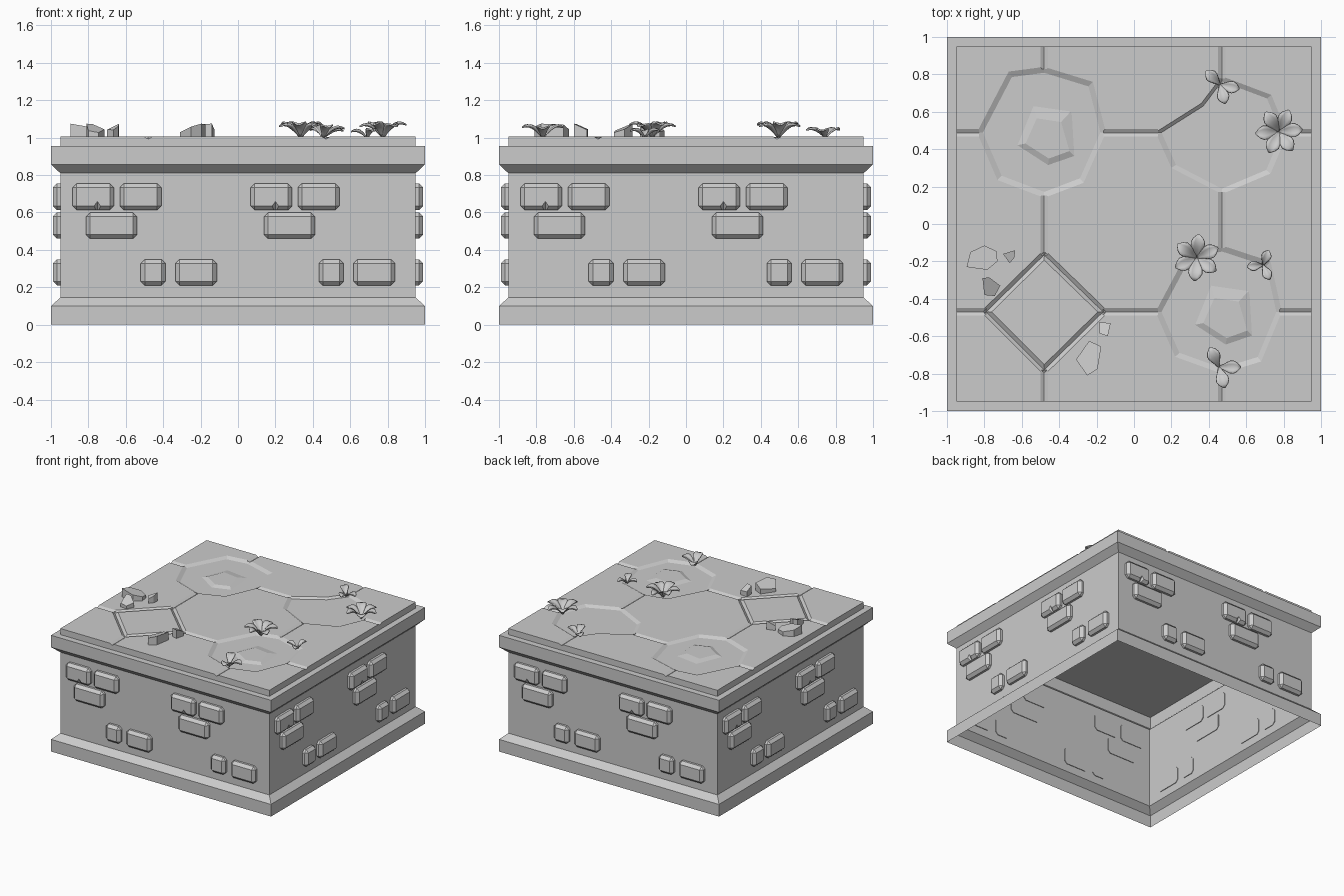
import bpy, bmesh, math
from mathutils import Vector, Matrix

cube = bpy.data.objects.get("Cube")
if cube:
    bpy.data.objects.remove(cube, do_unlink=True)

stone = bpy.data.materials.new("stone_grey")
stone.use_nodes = True
GREY = (0.6, 0.6, 0.6, 1)
stone.diffuse_color = GREY
stone.node_tree.nodes["Principled BSDF"].inputs["Base Color"].default_value = GREY

TOP = 1.005     # paving height
SHELF = 0.955   # underside of the paving
WALL = 0.95     # half width of the walls
SUNK = 0.015    # depth of the sunken tiles


def finish(bm, name):
    bmesh.ops.recalc_face_normals(bm, faces=bm.faces)
    mesh = bpy.data.meshes.new(name)
    bm.to_mesh(mesh)
    bm.free()
    mesh.materials.append(stone)
    obj = bpy.data.objects.new(name, mesh)
    bpy.context.collection.objects.link(obj)
    return obj


def loft(loops, name, caps=True):
    """Skin a stack of closed loops with equal point counts."""
    bm = bmesh.new()
    rings = [[bm.verts.new(p) for p in loop] for loop in loops]
    n = len(rings[0])
    for a, b in zip(rings, rings[1:]):
        for i in range(n):
            j = (i + 1) % n
            bm.faces.new((a[i], a[j], b[j], b[i]))
    if caps:
        bm.faces.new(rings[0])
        bm.faces.new(rings[-1])
    return finish(bm, name)


def hull(points, name):
    bm = bmesh.new()
    for p in points:
        bm.verts.new(p)
    bmesh.ops.convex_hull(bm, input=bm.verts)
    return finish(bm, name)


def cut(obj, cutter):
    """Carve the cutter out of the object, then discard the cutter."""
    mod = obj.modifiers.new("cut", "BOOLEAN")
    mod.operation, mod.solver, mod.object = "DIFFERENCE", "EXACT", cutter
    bpy.context.view_layer.update()
    graph = bpy.context.evaluated_depsgraph_get()
    mesh = bpy.data.meshes.new_from_object(obj.evaluated_get(graph))
    obj.modifiers.clear()
    obj.data = mesh
    bpy.data.objects.remove(cutter, do_unlink=True)


def square(r, z):
    return [(-r, -r, z), (r, -r, z), (r, r, z), (-r, r, z)]


# Thin hollow wall with flared plinth and cornice, open below
profile = [(1, 0), (1, 0.1), (WALL, 0.145), (WALL, 0.81), (1, 0.857), (1, SHELF), (WALL, SHELF)]
loft([square(r, z) for r, z in profile], "wall_shell", caps=False)

# Paving slab
paving = loft([square(WALL, SHELF), square(WALL, TOP)], "paving")


# Sunken tiles with sloping rims
def scaled(points, centre, k, z):
    return [(centre[0] + (x - centre[0]) * k, centre[1] + (y - centre[1]) * k, z) for x, y in points]


tiles = [
    ((-0.48, 0.49), [(-.48, .84), (-.67, .815), (-.84, .49), (-.73, .235),
                     (-.48, .14), (-.27, .22), (-.15, .49), (-.22, .76)]),
    ((0.47, 0.48), [(.47, .79), (.36, .645), (.115, .49), (.2, .3),
                    (.47, .16), (.73, .27), (.82, .48), (.735, .69)]),
    ((0.47, -0.47), [(.47, -.115), (.28, -.16), (.115, -.47), (.22, -.71),
                     (.47, -.8), (.68, -.735), (.79, -.47), (.73, -.2)]),
]
for centre, rim in tiles:
    cut(paving, loft([scaled(rim, centre, 0.91, TOP - SUNK),
                      scaled(rim, centre, 1.09, TOP + SUNK)], "tile_cutter"))


# V grooves between the tiles
def groove(p, q, width=0.02, depth=0.012):
    p, q = Vector((*p, 0)), Vector((*q, 0))
    along = (q - p).normalized()
    side = Vector((-along.y, along.x, 0)) * width * 2
    p, q = p - along * 0.012, q + along * 0.012
    points = []
    for end in (p, q):
        points += [end + Vector((0, 0, TOP - depth)),
                   end + side + Vector((0, 0, TOP + depth)),
                   end - side + Vector((0, 0, TOP + depth))]
    cut(paving, hull(points, "groove_cutter"))


EDGE = 0.96
for x, spans in ((-.48, ((EDGE, .84), (.14, -.165), (-.78, -EDGE))),
                 (.47, ((EDGE, .79), (.16, -.115), (-.8, -EDGE)))):
    for a, b in spans:
        groove((x, a), (x, b))
for y, spans in ((.487, ((-EDGE, -.84), (-.15, .115), (.82, EDGE))),
                 (-.47, ((-EDGE, -.79), (-.165, .115), (.79, EDGE)))):
    for a, b in spans:
        groove((a, y), (b, y))
diamond = [(-.48, -.165), (-.79, -.47), (-.48, -.78), (-.165, -.47)]
for i in range(4):
    groove(diamond[i], diamond[(i + 1) % 4], depth=0.016)

# Low five-sided mounds in two of the sunken tiles
outer = [(-.09, .19), (.12, .16), (.135, -.09), (-.01, -.14), (-.18, -.03)]
inner = [(-.07, .115), (.06, .095), (.105, -.06), (-.005, -.1), (-.13, -.02)]
for cx, cy in ((-.45, .45), (.5, -.51)):
    loft([[(cx + x, cy + y, TOP - SUNK - 0.002) for x, y in outer],
          [(cx + x, cy + y, TOP - 0.002) for x, y in inner]], "tile_mound")


# Bricks: chamfered blocks repeated twice on each of four sides
def brick(x0, x1, z0, z1, name):
    bm = bmesh.new()
    bmesh.ops.create_cube(bm, size=1)
    depth = 0.045
    bmesh.ops.scale(bm, vec=(x1 - x0, depth, z1 - z0), verts=bm.verts)
    bmesh.ops.translate(bm, vec=((x0 + x1) / 2, -0.99 + depth / 2, (z0 + z1) / 2), verts=bm.verts)
    back = max(v.co.y for v in bm.verts)
    edges = [e for e in bm.edges if any(v.co.y < back - 0.01 for v in e.verts)]
    bmesh.ops.bevel(bm, geom=edges, offset=0.022, segments=1, affect="EDGES", clamp_overlap=True)
    return finish(bm, name)


bricks = [
    brick(-.885, -.663, .613, .755, "chipped_brick"),
    brick(-.632, -.41, .613, .755, "brick"),
    brick(-.813, -.54, .46, .60, "brick"),
    brick(-.52, -.387, .21, .35, "brick"),
    brick(-.335, -.113, .21, .35, "brick"),
]
cut(bricks[0], hull([(-.752, -1.0, .675), (-.8, -1.0, .61), (-.704, -1.0, .61),
                     (-.752, -.957, .605)], "chip_cutter"))
for side in range(4):
    for shift in (0, 0.952):
        if side == 0 and shift == 0:
            continue
        for b in bricks:
            copy = b.copy()
            copy.matrix_world = Matrix.Rotation(side * math.pi / 2, 4, "Z") @ Matrix.Translation((shift, 0, 0))
            bpy.context.collection.objects.link(copy)

# Broken stones: prisms with a tilted top (points, slope along x, slope along y)
shards = [
    ([(-.895, -.23), (-.875, -.15), (-.80, -.115), (-.735, -.145), (-.73, -.2), (-.785, -.245)], -.2, -.15),
    ([(-.7, -.16), (-.635, -.14), (-.64, -.18), (-.665, -.21)], .4, .3),
    ([(-.81, -.29), (-.775, -.285), (-.715, -.33), (-.745, -.385), (-.8, -.38)], -.15, .4),
    ([(-.31, -.725), (-.24, -.625), (-.175, -.655), (-.195, -.775), (-.25, -.81)], .35, -.1),
    ([(-.185, -.525), (-.125, -.53), (-.14, -.6), (-.185, -.585)], -.1, -.45),
]
for points, sx, sy in shards:
    peak = max(sx * x + sy * y for x, y in points)
    loft([[(x, y, TOP - 0.01) for x, y in points],
          [(x, y, 1.075 + sx * x + sy * y - peak) for x, y in points]], "stone_shard")


# Flowers: cupped petals rising outward from the centre
def flower(x, y, length, height, angles):
    bm = bmesh.new()
    for k, angle in enumerate(angles):
        turn = Matrix.Translation((x, y, TOP - 0.005)) @ Matrix.Rotation(math.radians(angle), 4, "Z")
        rows = []
        for i in range(7):
            t = i / 6
            half = length * (0.05 + 0.25 * math.sin(math.pi * t ** 1.4))
            z = height * math.sin(t * 2.0) * (1 - 0.12 * (k % 2))
            rows.append([bm.verts.new(turn @ Vector((length * t, u * half, z + 0.012 * u * u * math.sin(math.pi * t))))
                         for u in (-1, -0.5, 0, 0.5, 1)])
        for a, b in zip(rows, rows[1:]):
            for j in range(4):
                bm.faces.new((a[j], a[j + 1], b[j + 1], b[j]))
    for f in bm.faces:
        f.smooth = True
    obj = finish(bm, "flower")
    solid = obj.modifiers.new("thickness", "SOLIDIFY")
    solid.thickness = 0.008
    solid.offset = 0


flower(.46, .745, .105, .045, (135, -12, -75))
flower(.775, .495, .125, .075, range(5, 365, 60))
flower(.335, -.18, .125, .075, range(25, 385, 60))
flower(.69, -.22, .085, .04, (70, 185, -65))
flower(.455, -.765, .115, .06, (115, 0, -75))
